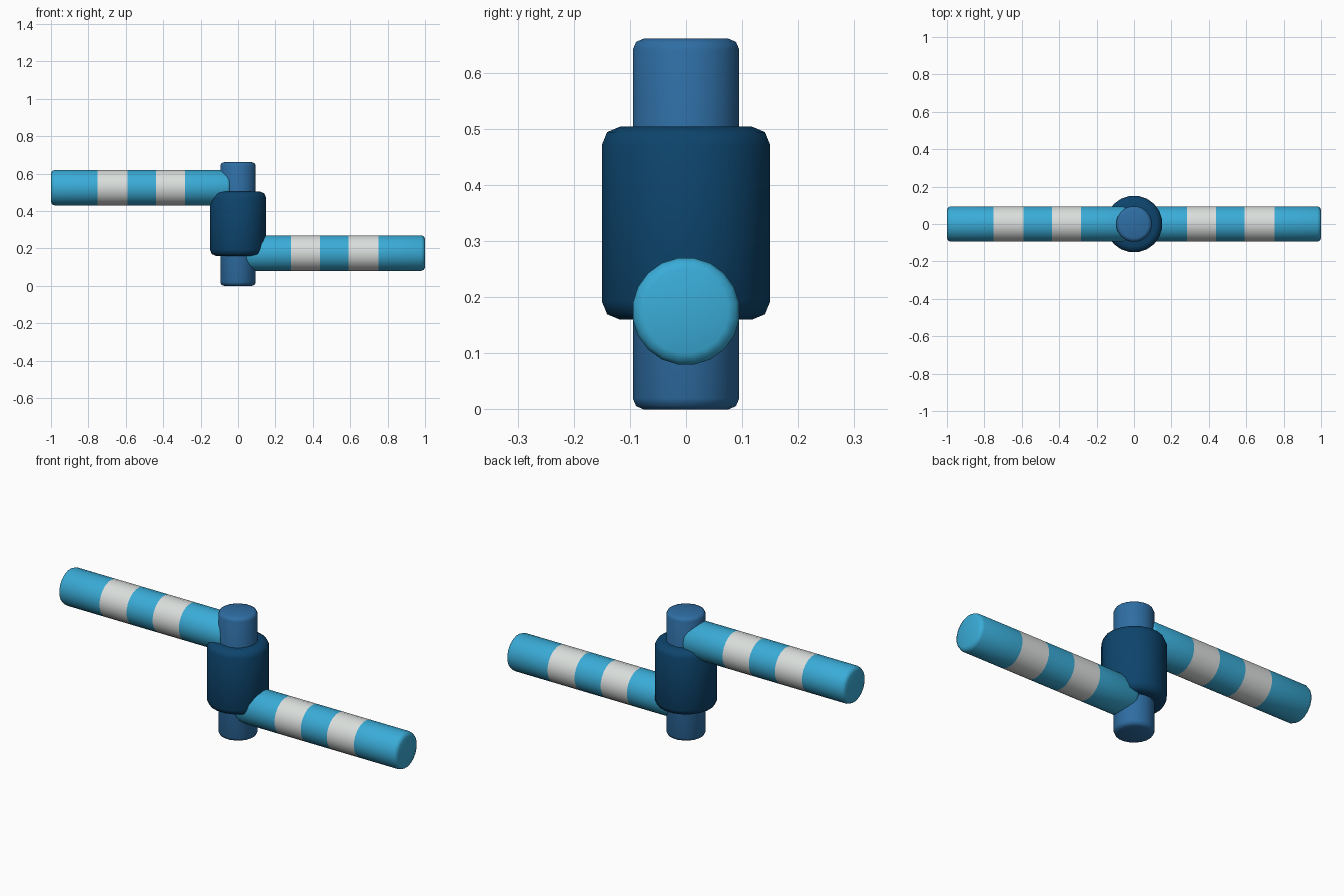
import bpy, bmesh, math
from mathutils import Matrix, Vector

if "Cube" in bpy.data.objects:
    bpy.data.objects.remove(bpy.data.objects["Cube"])

SIDES = 20


def material(name, rgb):
    m = bpy.data.materials.new(name)
    m.diffuse_color = (*rgb, 1)
    m.use_nodes = True
    m.node_tree.nodes["Principled BSDF"].inputs["Base Color"].default_value = m.diffuse_color
    return m


light_blue = material("light_blue", (0.042, 0.41, 0.68))
off_white = material("off_white", (0.70, 0.73, 0.71))
mid_blue = material("mid_blue", (0.028, 0.155, 0.37))
dark_blue = material("dark_blue", (0.004, 0.058, 0.15))


def rod(name, r, start, end, bevel, mats, cuts=(), matrix=Matrix()):
    """Round bar along local z with rounded ends; cuts alternate the materials."""
    k = bevel * 0.293
    prof = [(r - bevel, start), (r - k, start + k), (r, start + bevel)]
    prof += [(r, c) for c in cuts]
    prof += [(r, end - bevel), (r - k, end - k), (r - bevel, end)]
    bm = bmesh.new()
    rings = []
    for rad, z in prof:
        rings.append([bm.verts.new((rad * math.cos(a), rad * math.sin(a), z))
                      for a in (2 * math.pi * (i + 0.5) / SIDES for i in range(SIDES))])
    for lo, hi in zip(rings, rings[1:]):
        for i in range(SIDES):
            j = (i + 1) % SIDES
            bm.faces.new((lo[i], lo[j], hi[j], hi[i]))
    bm.faces.new(rings[0][::-1])
    bm.faces.new(rings[-1])
    # Stripes: material alternates after each cut
    for f in bm.faces:
        z = f.calc_center_median().z
        f.material_index = sum(z > c for c in cuts) % 2
    bm.transform(matrix)
    bmesh.ops.recalc_face_normals(bm, faces=bm.faces)
    me = bpy.data.meshes.new(name)
    bm.to_mesh(me)
    bm.free()
    for m in mats:
        me.materials.append(m)
    ob = bpy.data.objects.new(name, me)
    bpy.context.collection.objects.link(ob)
    bpy.ops.object.select_all(action='DESELECT')
    ob.select_set(True)
    bpy.context.view_layer.objects.active = ob
    bpy.ops.object.shade_smooth_by_angle(angle=math.radians(50))
    return ob


# Central post and thick collar
rod("post", 0.096, 0, 0.661, 0.02, [mid_blue])
rod("collar", 0.152, 0.16, 0.504, 0.033, [dark_blue])

# Two striped arms: low one to the right, high one to the left
for name, side, z in (("right_arm", 1, 0.175), ("left_arm", -1, 0.525)):
    place = Matrix.Translation((0, 0, z)) @ Matrix.Rotation(side * math.pi / 2, 4, 'Y')
    rod(name, 0.096, 0.04, 1.0, 0.02, [light_blue, off_white],
        (0.283, 0.438, 0.592, 0.752), place)
